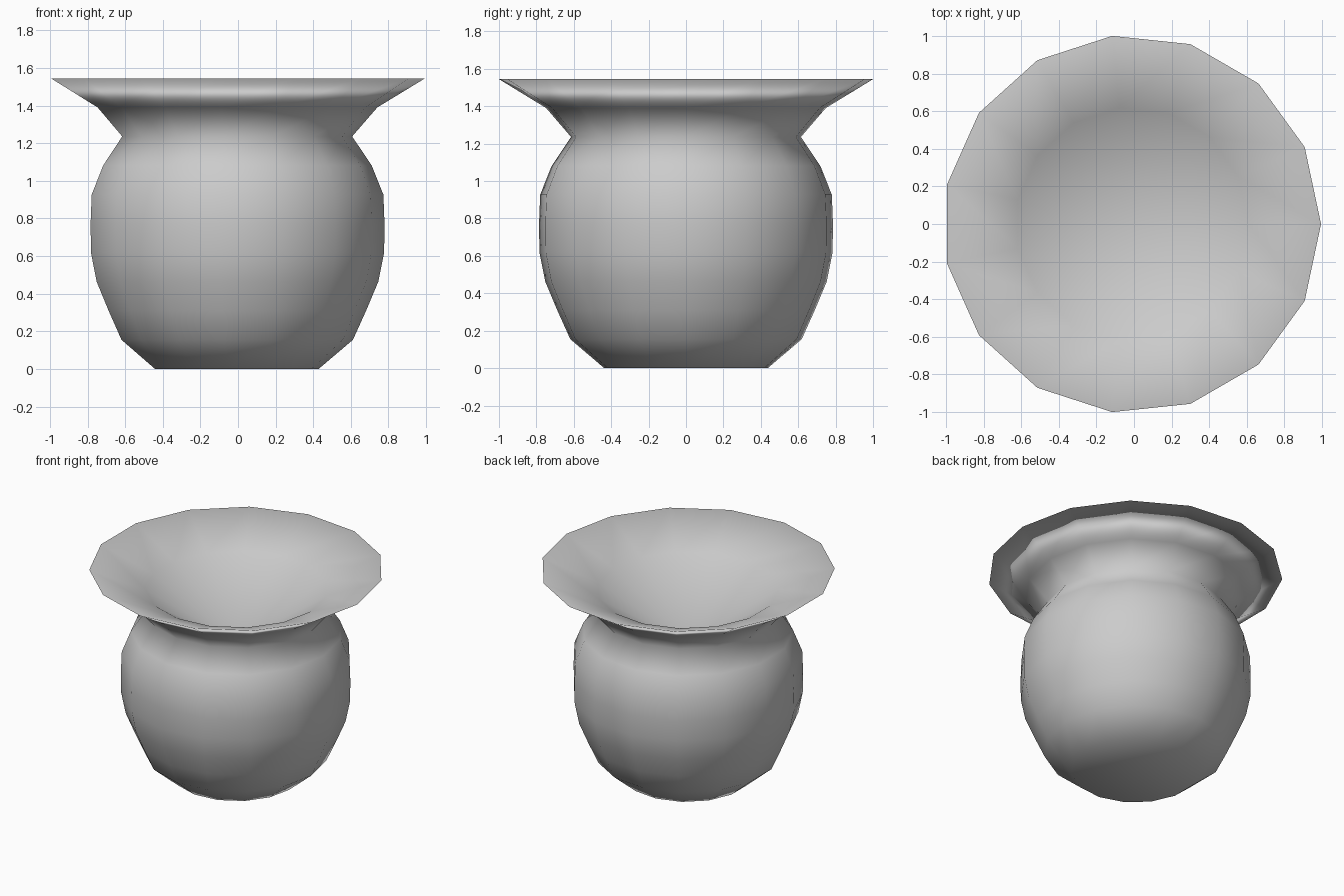
import bpy, bmesh, math

if "Cube" in bpy.data.objects:
    bpy.data.objects.remove(bpy.data.objects["Cube"])

SIDES = 15
STEP = 0.1545      # height of each ring row
SHIFT = -0.011     # centres the odd-sided outline on x = 0

# outer wall radii from foot to rim
outer = [0.44, 0.622, 0.692, 0.757, 0.788, 0.79, 0.784, 0.722, 0.618, 0.752, 1.0055]
profile = [(r, i * STEP) for i, r in enumerate(outer)]
# shallow funnel inside the rim
profile.append((0.62, 9 * STEP))
funnel_tip = 1.0

bm = bmesh.new()


def ring(r, z):
    return [bm.verts.new((r * math.cos(2 * math.pi * k / SIDES) + SHIFT,
                          r * math.sin(2 * math.pi * k / SIDES), z))
            for k in range(SIDES)]


# wall, rim and upper funnel
rings = [ring(r, z) for r, z in profile]
for a, b in zip(rings, rings[1:]):
    for k in range(SIDES):
        n = (k + 1) % SIDES
        bm.faces.new((a[k], a[n], b[n], b[k]))

# closed foot and funnel centre
foot = bm.verts.new((SHIFT, 0, 0))
tip = bm.verts.new((SHIFT, 0, funnel_tip))
for k in range(SIDES):
    n = (k + 1) % SIDES
    bm.faces.new((rings[0][n], rings[0][k], foot))
    bm.faces.new((rings[-1][k], rings[-1][n], tip))

bmesh.ops.recalc_face_normals(bm, faces=bm.faces[:])
for f in bm.faces:
    f.smooth = True
mesh = bpy.data.meshes.new("flared_vase")
bm.to_mesh(mesh)
bm.free()
vase = bpy.data.objects.new("flared_vase", mesh)
bpy.context.collection.objects.link(vase)

# soft shading led by the larger faces
vase.modifiers.new("soft_shading", 'WEIGHTED_NORMAL').mode = 'FACE_AREA'
